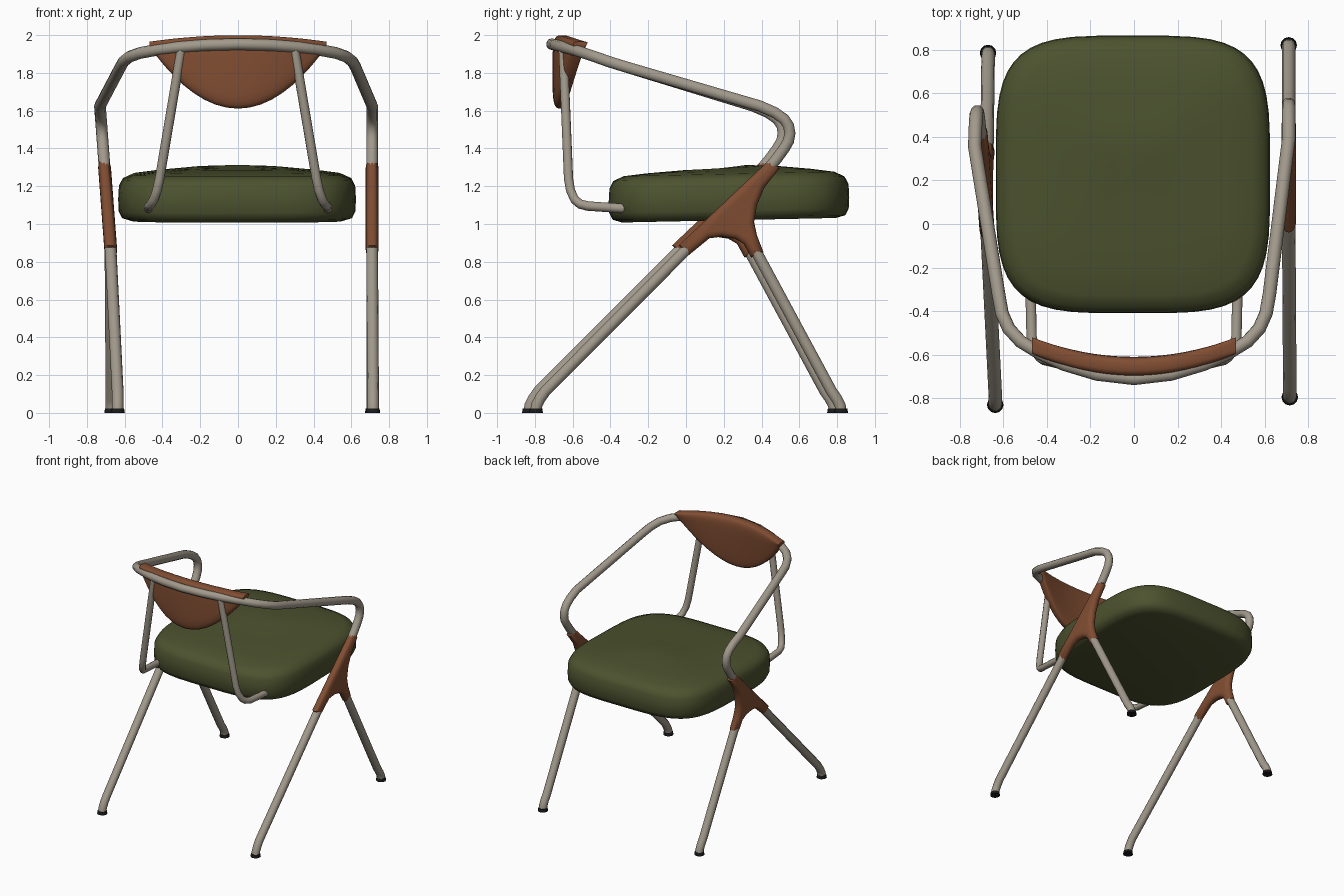
import bpy, bmesh, math
from mathutils import Vector

cube = bpy.data.objects.get("Cube")
if cube:
    bpy.data.objects.remove(cube)


def material(name, rgb):
    m = bpy.data.materials.new(name)
    m.use_nodes = True
    m.diffuse_color = (*rgb, 1)
    m.node_tree.nodes["Principled BSDF"].inputs["Base Color"].default_value = (*rgb, 1)
    return m


METAL = material("satin metal", (0.36, 0.32, 0.26))
WOOD = material("brown wood", (0.22, 0.075, 0.032))
FABRIC = material("olive fabric", (0.072, 0.085, 0.028))
RUBBER = material("black rubber", (0.01, 0.01, 0.01))


def finish(name, mesh, mat, angle=50):
    obj = bpy.data.objects.new(name, mesh)
    bpy.context.collection.objects.link(obj)
    mesh.materials.clear()
    mesh.materials.append(mat)
    bpy.ops.object.select_all(action='DESELECT')
    obj.select_set(True)
    bpy.context.view_layer.objects.active = obj
    bpy.ops.object.shade_smooth_by_angle(angle=math.radians(angle))
    return obj


def curve_mesh(points, radius, cyclic=False, dims='3D'):
    """Sweep a round bevel along a polyline and return it as a mesh."""
    cu = bpy.data.curves.new("path", 'CURVE')
    cu.dimensions = dims
    cu.fill_mode = 'BOTH' if dims == '2D' else 'FULL'
    cu.bevel_depth = radius
    cu.bevel_resolution = 3
    cu.use_fill_caps = True
    sp = cu.splines.new('POLY')
    sp.points.add(len(points) - 1)
    for p, co in zip(sp.points, points):
        p.co = (*co, 1)
    sp.use_cyclic_u = cyclic
    tmp = bpy.data.objects.new("path", cu)
    bpy.context.collection.objects.link(tmp)
    dg = bpy.context.evaluated_depsgraph_get()
    mesh = bpy.data.meshes.new_from_object(tmp.evaluated_get(dg))
    bpy.data.objects.remove(tmp)
    return mesh


def tube(name, points, radius=0.031):
    return finish(name, curve_mesh(points, radius), METAL)


def loft(name, rings, mat):
    """Skin a list of closed rings and cap both ends."""
    bm = bmesh.new()
    loops = [[bm.verts.new(p) for p in ring] for ring in rings]
    n = len(loops[0])
    for a, b in zip(loops, loops[1:]):
        for i in range(n):
            j = (i + 1) % n
            bm.faces.new((a[i], a[j], b[j], b[i]))
    bm.faces.new(loops[0][::-1])
    bm.faces.new(loops[-1])
    bmesh.ops.recalc_face_normals(bm, faces=bm.faces)
    mesh = bpy.data.meshes.new(name)
    bm.to_mesh(mesh)
    bm.free()
    return finish(name, mesh, mat)


def squircle(n, power=4):
    """Unit rounded square."""
    out = []
    for i in range(n):
        a = 2 * math.pi * (i + 0.5) / n
        c, s = math.cos(a), math.sin(a)
        out.append((math.copysign(abs(c) ** (2 / power), c),
                    math.copysign(abs(s) ** (2 / power), s)))
    return out


# Seat cushion: stacked rounded squares, slightly domed
levels = [(0.07, 1.02), (0.02, 1.035), (0.003, 1.07), (0, 1.13), (0.004, 1.2), (0.025, 1.24),
          (0.08, 1.265), (0.2, 1.28), (0.4, 1.297), (0.55, 1.3)]
loft("seat_cushion", [[(-0.005 + (0.63 - d) * u, 0.2275 + (0.6375 - d) * v, z + 0.012 * v)
                       for u, v in squircle(48)] for d, z in levels], FABRIC)

# Backrest: upright sections following a shallow arc
sections = []
for i in range(25):
    t = -math.cos(math.pi * i / 24)
    x = 0.468 * t
    top, low = 2.0 - 0.035 * t * t, 1.61 + 1.5 * x * x
    mid, half = -0.655 + 0.1 * t * t, 0.052 - 0.012 * t * t
    sections.append([(x, mid + half * u * ((0.75 + 0.25 * v) if u > 0 else 1),
                      (top + low) / 2 + (top - low) / 2 * v) for u, v in squircle(24)])
loft("backrest", sections, WOOD)

# Side joint outline (y, z), thickened by a round edge
JOINT = [(0.445, 1.297), (0.01, 0.886), (0.016, 0.88), (0.11, 0.957), (0.19, 0.967),
         (0.27, 0.955), (0.33, 0.92), (0.36, 0.865), (0.367, 0.868), (0.343, 0.93),
         (0.326, 1.01), (0.343, 1.11), (0.385, 1.21), (0.45, 1.292)]
# Armrest bend (y, z)
BEND = [(0.435, 1.29), (0.48, 1.345), (0.52, 1.4), (0.543, 1.44), (0.55, 1.48),
        (0.543, 1.52), (0.52, 1.555), (0.47, 1.59), (0.39, 1.625)]

arm_halves = {}
for label, side in (("left", 1), ("right", -1)):
    left = side > 0
    dy = 0 if left else -0.035           # the right side sits slightly further back
    lean = 0 if left else 0.075          # and leans outward

    def plane(z):
        return side * ((0.71 if left else 0.675) + lean * (z - 0.88))

    def at(y, z):
        return Vector((plane(z), y + dy, z))

    # Wooden joint
    mesh = curve_mesh([(y, z, 0) for y, z in JOINT], 0.034, True, '2D')
    for v in mesh.vertices:
        y, z, w = v.co
        v.co = at(y, z) + Vector((w, 0, 0))
    bm = bmesh.new()
    bm.from_mesh(mesh)
    bmesh.ops.remove_doubles(bm, verts=bm.verts, dist=0.0005)
    bmesh.ops.recalc_face_normals(bm, faces=bm.faces)
    bm.to_mesh(mesh)
    bm.free()
    finish(label + "_side_joint", mesh, WOOD)

    # Legs with upright ends, and their rubber feet
    legs = {"back": (-0.795, 0.715 if left else 0.637, (0.02, 0.882), 1),
            "front": (0.82, 0.71 if left else 0.67, (0.355, 0.885), -1)}
    for part, (fy, fx, top, way) in legs.items():
        def foot(off, z):
            return Vector((side * fx, fy + dy + way * off, z))
        tube(f"{label}_{part}_leg", [foot(0, 0.01), foot(0.004, 0.04), foot(0.022, 0.075),
                                     foot(0.05, 0.115), at(*top)])
        bm = bmesh.new()
        bmesh.ops.create_cone(bm, cap_ends=True, segments=12, radius1=0.038, radius2=0.034,
                              depth=0.024)
        bmesh.ops.translate(bm, verts=bm.verts, vec=foot(0, 0.012))
        mesh = bpy.data.meshes.new("foot")
        bm.to_mesh(mesh)
        bm.free()
        finish(f"{label}_{part}_foot", mesh, RUBBER)

    # Half of the armrest rail, from the joint to the middle of the back
    back = [(0.622, -0.32, 1.832), (0.606, -0.41, 1.86), (0.575, -0.48, 1.885),
            (0.52, -0.54, 1.905), (0.43, -0.595, 1.922), (0.32, -0.645, 1.935),
            (0.17, -0.69, 1.947)]
    arm_halves[side] = [at(y, z) for y, z in BEND] + [Vector((side * x, y, z)) for x, y, z in back]

    # Bent rod holding up the backrest
    tube(label + "_back_support", [
        (side * x, y, z) for x, y, z in
        [(0.3, -0.65, 1.92), (0.415, -0.622, 1.24), (0.428, -0.612, 1.18), (0.445, -0.59, 1.13),
         (0.46, -0.56, 1.105), (0.47, -0.52, 1.095), (0.475, -0.3, 1.08)]], 0.025)

# One rail running around both arms and the back
tube("armrest_rail", arm_halves[1] + [Vector((0, -0.71, 1.952))] + arm_halves[-1][::-1])
